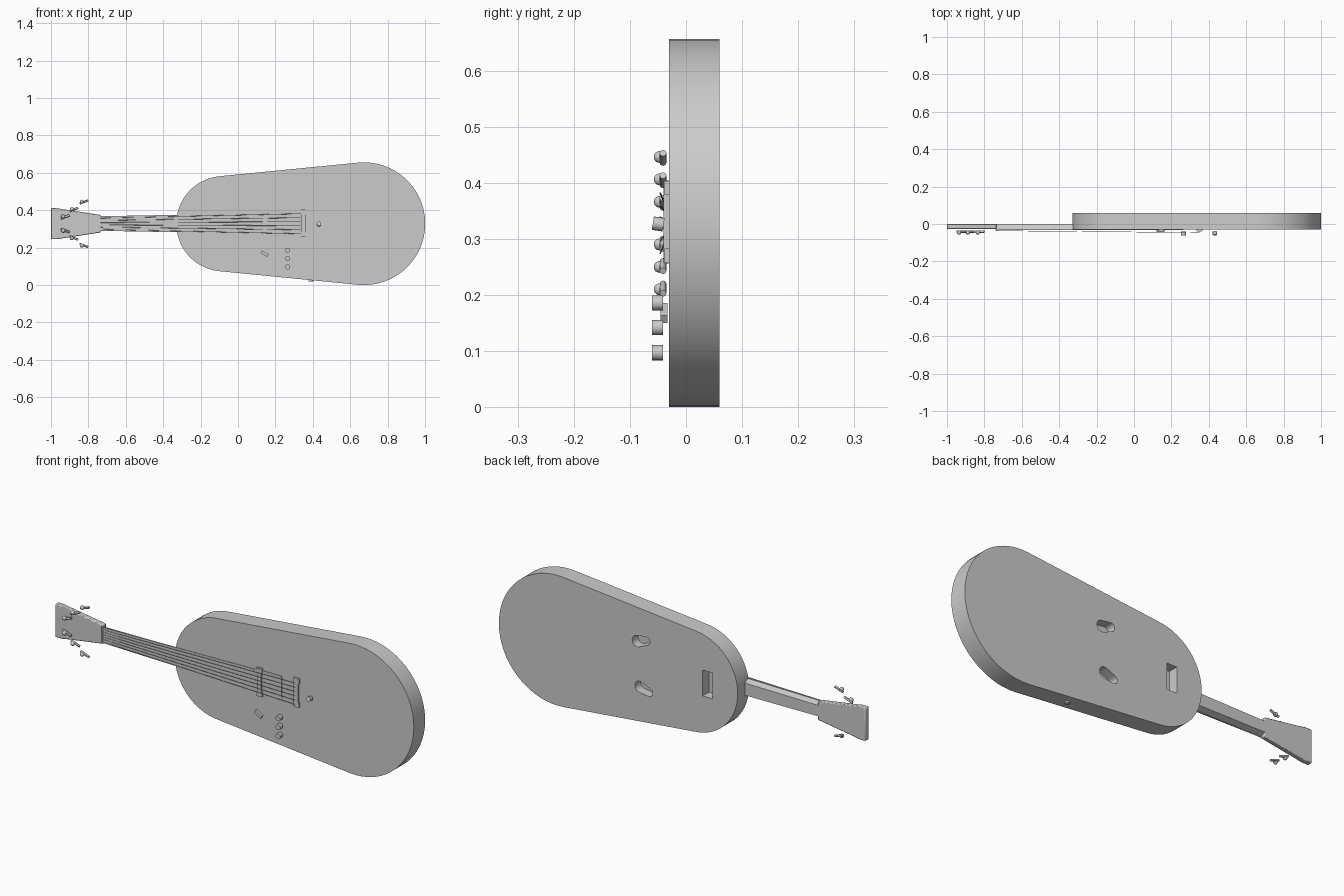
import bpy
import bmesh
from math import asin, cos, sin, pi, radians
from mathutils import Matrix, Vector

old = bpy.data.objects.get("Cube")
if old:
    bpy.data.objects.remove(old, do_unlink=True)

grey = bpy.data.materials.new("plain_grey")
grey.use_nodes = True
colour = (0.6, 0.6, 0.6, 1)
grey.diffuse_color = colour
grey.node_tree.nodes["Principled BSDF"].inputs["Base Color"].default_value = colour

MID = 0.328      # height of the centre line
FRONT = -0.03    # front face of the body
parts = []


def finish(name, bm):
    bmesh.ops.recalc_face_normals(bm, faces=bm.faces)
    mesh = bpy.data.meshes.new(name)
    bm.to_mesh(mesh)
    bm.free()
    mesh.materials.append(grey)
    obj = bpy.data.objects.new(name, mesh)
    bpy.context.collection.objects.link(obj)
    parts.append(obj)
    return obj


def prism(name, outline, y0, y1, back_scale=1.0):
    """Extrude an x-z outline from y0 to y1, optionally narrowing at the back."""
    bm = bmesh.new()
    face = bm.faces.new([bm.verts.new((x, y0, z)) for x, z in outline])
    new = bmesh.ops.extrude_face_region(bm, geom=[face])["geom"]
    for v in new:
        if isinstance(v, bmesh.types.BMVert):
            v.co.y = y1
            v.co.z = MID + (v.co.z - MID) * back_scale
    return finish(name, bm)


def box(name, x0, x1, z0, z1, y0, y1):
    return prism(name, [(x0, z0), (x1, z0), (x1, z1), (x0, z1)], y0, y1)


def rod(name, a, b, radius, sides=16):
    """Cylinder between two points."""
    a, b = Vector(a), Vector(b)
    turn = (b - a).to_track_quat("Z", "Y").to_matrix().to_4x4()
    bm = bmesh.new()
    bmesh.ops.create_cone(bm, cap_ends=True, segments=sides, radius1=radius, radius2=radius,
                          depth=(b - a).length, matrix=Matrix.Translation((a + b) / 2) @ turn)
    return finish(name, bm)


def ball(name, centre, radius):
    bm = bmesh.new()
    bmesh.ops.create_uvsphere(bm, u_segments=16, v_segments=10, radius=radius,
                              matrix=Matrix.Translation(centre))
    return finish(name, bm)


def arc(cx, cz, r, start, end, steps):
    return [(cx + r * cos(start + (end - start) * i / steps),
             cz + r * sin(start + (end - start) * i / steps)) for i in range(steps + 1)]


def two_circles(c1, r1, c2, r2, steps=32):
    """Outline wrapped around two circles, the second lying towards +x."""
    c1, c2 = Vector(c1), Vector(c2)
    d = c2 - c1
    lean = asin((r2 - r1) / d.length)
    tilt = Vector((1, 0)).angle_signed(d) * -1
    a = pi / 2 + lean
    return (arc(*c2, r2, tilt - a, tilt + a, steps)
            + arc(*c1, r1, tilt + a, tilt + 2 * pi - a, steps))


def cut(target, cutter):
    cutter.hide_render = True
    mod = target.modifiers.new("cut", "BOOLEAN")
    mod.operation = "DIFFERENCE"
    mod.solver = "EXACT"
    mod.object = cutter
    bpy.context.view_layer.objects.active = target
    bpy.ops.object.modifier_apply(modifier=mod.name)
    parts.remove(cutter)
    bpy.data.objects.remove(cutter, do_unlink=True)


# Body with recesses in the back
body = prism("body", two_circles((-0.075, MID), 0.255, (0.673, MID), MID), FRONT, 0.06)
cut(body, box("back_pocket", -0.19, -0.135, 0.265, 0.395, 0.01, 0.1))
for side, left, right in (("upper", (0.18, 0.457), (0.23, 0.443)),
                          ("lower", (0.165, 0.203), (0.215, 0.217))):
    cut(body, prism(side + "_recess", two_circles(left, 0.021, right, 0.028, 16), 0.015, 0.1))

# Neck, fretboard and headstock
prism("neck", [(-0.75, 0.29), (-0.25, 0.284), (-0.25, 0.372), (-0.75, 0.366)],
      -0.028, 0.0, 0.72)
prism("fretboard", [(-0.735, 0.29), (0.13, 0.274), (0.13, 0.384), (-0.735, 0.368)],
      -0.033, -0.027)
half = [(-1.0, 0.083), (-0.965, 0.083), (-0.925, 0.076), (-0.735, 0.047)]
head = prism("headstock", [(x, MID + h) for x, h in half]
             + [(x, MID - h) for x, h in reversed(half)], -0.027, 0.0)
bevel = head.modifiers.new("soft_edges", "BEVEL")
bevel.width = 0.004
bevel.segments = 2
box("nut", -0.74, -0.73, 0.29, 0.368, -0.035, -0.025)

# Pickup, plate and bridge
box("pickup_plate", 0.13, 0.265, 0.28, 0.388, -0.033, FRONT + 0.001)
box("pickup", 0.134, 0.156, 0.265, 0.395, -0.04, FRONT + 0.001)
box("bridge", 0.338, 0.362, 0.258, 0.404, -0.04, FRONT + 0.001)
for z in (0.268, 0.388):
    box("pickup_end", 0.13, 0.16, z - 0.012, z + 0.012, -0.038, FRONT + 0.001)
    box("bridge_end", 0.334, 0.366, z - 0.01, z + 0.015, -0.038, FRONT + 0.001)

# Strings fanning out from the nut to the bridge
for i in range(6):
    t = i / 5 - 0.5
    rod("string", (-0.735, -0.036, MID + t * 0.06), (0.35, -0.046, MID + t * 0.108), 0.0014, 6)

# Control knobs, strap button, switch and jack
for z in (0.186, 0.142, 0.097):
    rod("control_knob", (0.265, -0.061, z), (0.265, -0.041, z), 0.0135)
rod("strap_button", (0.433, -0.059, 0.328), (0.433, -0.04, 0.325), 0.012)
switch = box("switch", -0.021, 0.021, -0.008, 0.008, -0.045, -0.033)
switch.rotation_euler.y = radians(32)
switch.location = (0.142, 0, 0.168)
rod("jack", (0.388, 0.015, 0.018), (0.388, 0.015, 0.05), 0.012)

# Tuning pegs, three on each side of the headstock
for side in (1, -1):
    for x, h in ((-0.925, 0.04), (-0.878, 0.08), (-0.825, 0.12)):
        z = MID + side * h
        rod("peg_shaft", (x - 0.022, -0.041, z - side * 0.012),
            (x + 0.024, -0.041, z + side * 0.005), 0.006, 12)
        ball("peg_button", (x - 0.01, -0.047, z - side * 0.002), 0.0105)

# Smooth round parts while keeping edges sharp
bpy.ops.object.select_all(action="DESELECT")
for obj in parts:
    obj.select_set(True)
bpy.context.view_layer.objects.active = body
bpy.ops.object.shade_smooth_by_angle(angle=radians(30))
